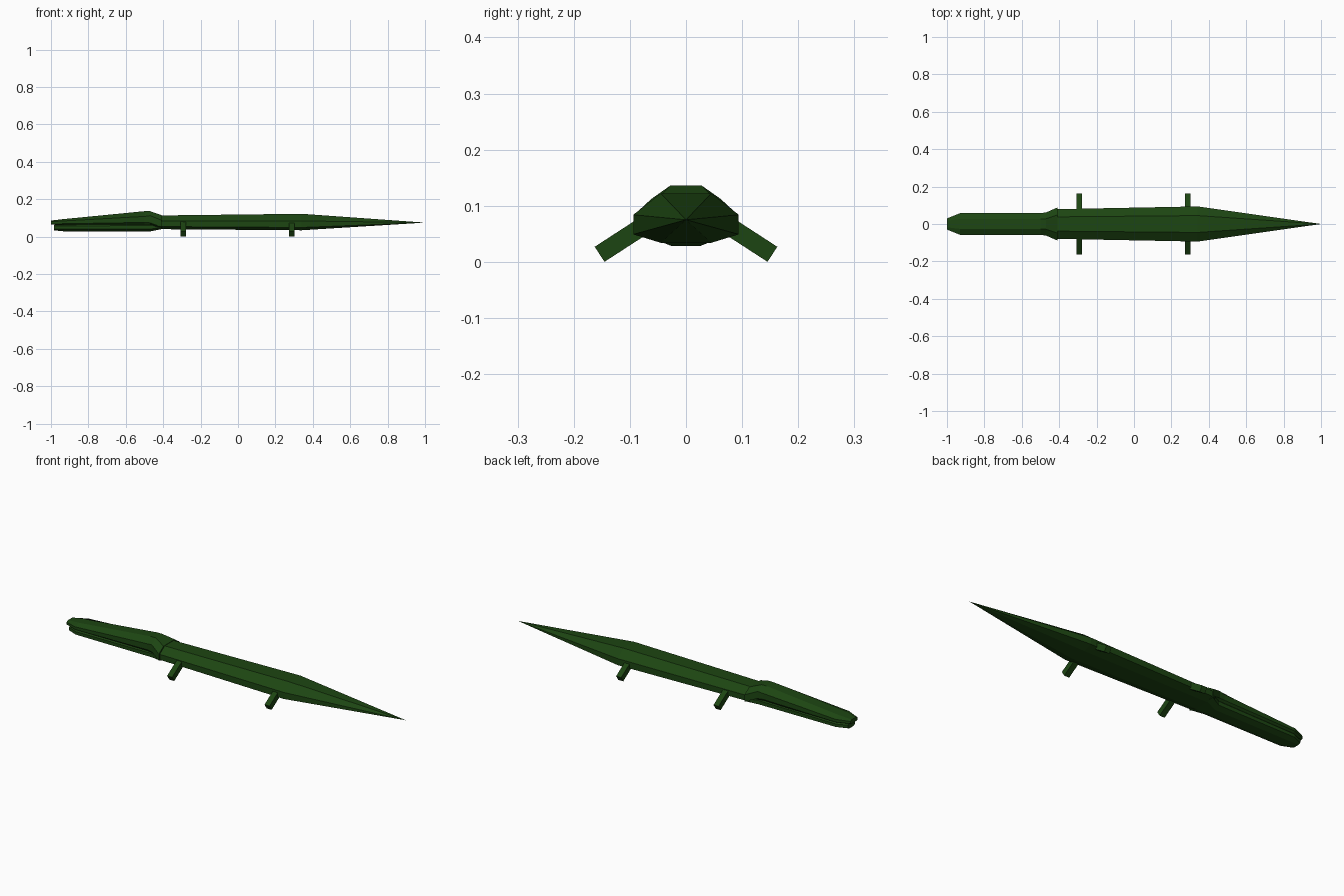
import bpy, bmesh
from mathutils import Vector

if "Cube" in bpy.data.objects:
    bpy.data.objects.remove(bpy.data.objects["Cube"])

green = bpy.data.materials.new("dark_green")
green.diffuse_color = (0.012, 0.06, 0.006, 1)
green.use_nodes = True
green.node_tree.nodes["Principled BSDF"].inputs["Base Color"].default_value = green.diffuse_color


def finish(name, bm):
    bmesh.ops.recalc_face_normals(bm, faces=bm.faces)
    mesh = bpy.data.meshes.new(name)
    bm.to_mesh(mesh)
    bm.free()
    mesh.materials.append(green)
    obj = bpy.data.objects.new(name, mesh)
    bpy.context.collection.objects.link(obj)
    return obj


def loft(name, sections, tip=None):
    """Skin mirrored half profiles (y, z), listed top to bottom, along x."""
    bm = bmesh.new()
    rings = []
    for x, half in sections:
        pts = half + [(-y, z) for y, z in reversed(half)]
        rings.append([bm.verts.new((x, y, z)) for y, z in pts])
    n = len(rings[0])
    for a, b in zip(rings, rings[1:]):
        for i in range(n):
            j = (i + 1) % n
            bm.faces.new((a[i], a[j], b[j], b[i]))
    bm.faces.new(rings[0])
    if tip:
        v = bm.verts.new(tip)
        for i in range(n):
            bm.faces.new((rings[-1][i], rings[-1][(i + 1) % n], v))
    else:
        bm.faces.new(rings[-1])
    return finish(name, bm)


# Eight-sided body running into the pointed tail
loft("body_and_tail", [
    (-0.43, [(0.038, 0.113), (0.079, 0.083), (0.079, 0.054), (0.040, 0.040)]),
    (0.34, [(0.045, 0.122), (0.094, 0.084), (0.094, 0.049), (0.045, 0.034)]),
], tip=(1, 0, 0.075))

# Upper jaw and skull, flaring at the neck
loft("upper_head", [
    (-1.0, [(0.018, 0.086), (0.030, 0.080), (0.030, 0.068), (0.022, 0.064)]),
    (-0.93, [(0.026, 0.094), (0.058, 0.084), (0.058, 0.069), (0.045, 0.062)]),
    (-0.50, [(0.028, 0.136), (0.058, 0.108), (0.058, 0.076), (0.045, 0.060)]),
    (-0.47, [(0.028, 0.136), (0.062, 0.112), (0.062, 0.074), (0.045, 0.055)]),
    (-0.41, [(0.048, 0.115), (0.088, 0.088), (0.088, 0.052), (0.045, 0.042)]),
])

# Lower jaw
loft("lower_jaw", [
    (-0.985, [(0.020, 0.062), (0.030, 0.056), (0.030, 0.040), (0.018, 0.034)]),
    (-0.93, [(0.045, 0.064), (0.052, 0.056), (0.052, 0.040), (0.025, 0.028)]),
    (-0.47, [(0.045, 0.072), (0.054, 0.060), (0.054, 0.040), (0.025, 0.028)]),
    (-0.41, [(0.050, 0.075), (0.080, 0.065), (0.080, 0.050), (0.045, 0.040)]),
])

# Four splayed box legs
for end, x in (("front", -0.293), ("rear", 0.287)):
    for side, s in (("left", -1), ("right", 1)):
        foot = Vector((x, s * 0.1540, 0.0135))
        along = Vector((0, -s * 0.84, 0.545))
        across = Vector((0, s * 0.545, 0.84)) * 0.016
        bm = bmesh.new()
        rings = []
        for c in (foot, foot + along * 0.13):
            rings.append([bm.verts.new(c + across * k + Vector((dx, 0, 0)))
                          for k, dx in ((-1, -0.015), (-1, 0.015), (1, 0.015), (1, -0.015))])
        a, b = rings
        for i in range(4):
            j = (i + 1) % 4
            bm.faces.new((a[i], a[j], b[j], b[i]))
        bm.faces.new(a)
        bm.faces.new(b)
        finish(f"{end}_{side}_leg", bm)
